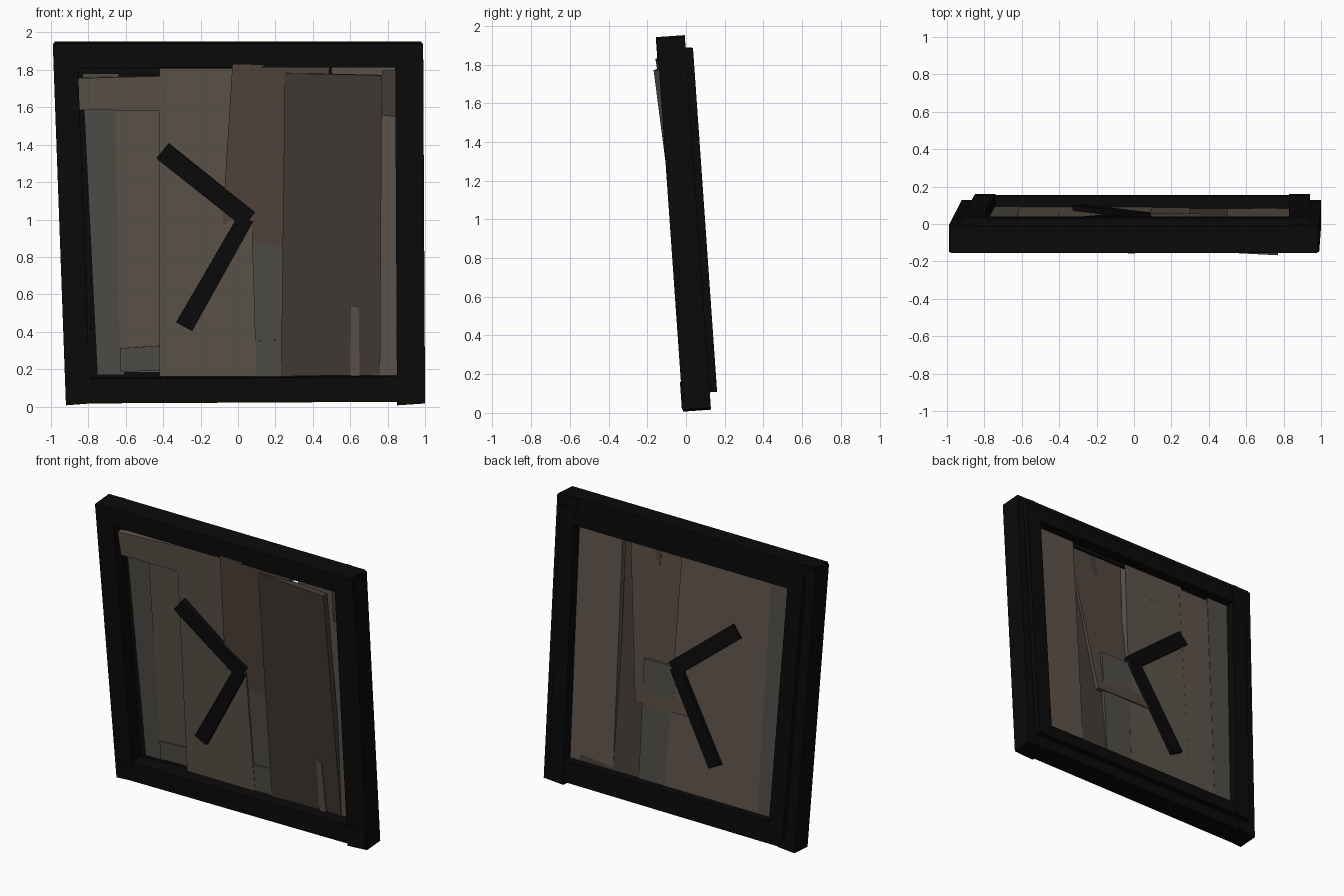
import bpy
from mathutils import Matrix, Vector

# The whole clock leans forward by four degrees about its middle height
LEAN = Matrix.Rotation(0.07, 3, 'X')


def material(name, rgb):
    m = bpy.data.materials.new(name)
    m.diffuse_color = (*rgb, 1)
    return m


black = material("charred_wood", (0.003, 0.003, 0.003))
tones = {
    "grey": material("grey_wood", (0.08, 0.075, 0.066)),
    "tan": material("tan_wood", (0.11, 0.087, 0.07)),
    "brown": material("brown_wood", (0.09, 0.065, 0.05)),
    "dark": material("dark_wood", (0.058, 0.045, 0.038)),
}


def slab(name, outline, front, back, mat):
    """Four-cornered board: outline in x, z; front and back depth per corner."""
    verts = []
    for depths in (front, back):
        for (x, z), d in zip(outline, depths):
            verts.append(LEAN @ Vector((x, d, z - 1)) + Vector((0, 0, 1)))
    faces = [(3, 2, 1, 0), (4, 5, 6, 7)]
    faces += [(i, (i + 1) % 4, 4 + (i + 1) % 4, 4 + i) for i in range(4)]
    mesh = bpy.data.meshes.new(name)
    mesh.from_pydata(verts, [], faces)
    mesh.materials.append(mat)
    ob = bpy.data.objects.new(name, mesh)
    bpy.context.collection.objects.link(ob)
    return ob


def bar(name, outline, d0, d1):
    return slab(name, outline, [d0] * 4, [d1] * 4, black)


def plank(name, outline, front, tone, thick=0.04):
    return slab(name, outline, front, [d + thick for d in front], tones[tone])


# Crooked front frame (corners: top left, top right, bottom right, bottom left)
bar("front_frame_left", [(-0.99, 1.94), (-0.86, 1.95), (-0.79, 0.02), (-0.92, 0.01)], -0.085, 0.06)
bar("front_frame_right", [(0.84, 1.95), (0.99, 1.94), (1.0, 0.02), (0.85, 0.01)], -0.085, 0.06)
bar("front_frame_top", [(-0.98, 1.95), (0.98, 1.95), (0.98, 1.82), (-0.98, 1.82)], -0.09, 0.055)
bar("front_frame_bottom", [(-0.91, 0.15), (0.99, 0.165), (0.99, 0.03), (-0.91, 0.02)], -0.09, 0.055)

# Smaller back frame, making the step round the rear
bar("back_frame_left", [(-0.92, 1.88), (-0.81, 1.88), (-0.74, 0.10), (-0.85, 0.10)], 0.012, 0.098)
bar("back_frame_right", [(0.83, 1.88), (0.94, 1.88), (0.94, 0.10), (0.83, 0.10)], 0.012, 0.098)
bar("back_frame_top", [(-0.91, 1.885), (0.93, 1.885), (0.93, 1.78), (-0.91, 1.78)], 0.015, 0.094)
bar("back_frame_bottom", [(-0.84, 0.19), (0.93, 0.19), (0.93, 0.105), (-0.84, 0.105)], 0.015, 0.094)
bar("back_frame_ledge", [(-0.88, 1.84), (0.90, 1.84), (0.90, 1.75), (-0.88, 1.75)], 0.012, 0.025)

# Overlapping face planks
plank("plank_far_left", [(-0.83, 1.78), (-0.64, 1.78), (-0.61, 0.17), (-0.75, 0.17)],
      [0.008, 0.008, 0.008, 0.008], "grey", 0.028)
plank("plank_left", [(-0.66, 1.76), (-0.40, 1.76), (-0.40, 0.18), (-0.63, 0.18)],
      [0.0, 0.0, 0.003, 0.003], "tan", 0.032)
plank("plank_left_patch", [(-0.63, 0.31), (-0.40, 0.325), (-0.40, 0.19), (-0.63, 0.185)],
      [-0.006] * 4, "grey", 0.03)
plank("plank_middle", [(-0.42, 1.81), (0.05, 1.81), (0.10, 0.16), (-0.42, 0.16)],
      [-0.02, -0.025, -0.015, -0.015], "tan", 0.05)
plank("plank_upper_middle", [(-0.03, 1.84), (0.49, 1.82), (0.35, 0.7), (-0.10, 0.7)],
      [-0.10, -0.07, 0.0, 0.005], "brown", 0.036)
plank("plank_lower_middle", [(0.05, 1.0), (0.30, 1.0), (0.30, 0.16), (0.08, 0.16)],
      [-0.008] * 4, "grey", 0.04)
plank("plank_low_patch", [(0.09, 0.35), (0.24, 0.355), (0.24, 0.165), (0.09, 0.165)],
      [-0.013] * 4, "grey", 0.03)
plank("plank_right", [(0.25, 1.79), (0.77, 1.78), (0.76, 0.17), (0.23, 0.16)],
      [-0.085, -0.113, -0.016, -0.018], "dark", 0.045)
plank("plank_far_right", [(0.50, 1.82), (0.84, 1.82), (0.86, 0.165), (0.50, 0.165)],
      [-0.005, -0.005, -0.012, -0.012], "tan", 0.038)
plank("plank_right_patch", [(0.605, 0.54), (0.645, 0.53), (0.65, 0.14), (0.60, 0.145)],
      [-0.043, -0.043, -0.022, -0.022], "tan", 0.02)
plank("plank_right_top", [(0.77, 1.80), (0.85, 1.80), (0.85, 1.55), (0.77, 1.56)],
      [-0.02] * 4, "dark", 0.03)
plank("plank_cross", [(-0.86, 1.76), (-0.40, 1.77), (-0.15, 1.58), (-0.85, 1.59)],
      [-0.045, -0.02, -0.01, -0.03], "tan", 0.04)

# Hands pass through the face and show on both sides
slab("short_hand", [(-0.37, 1.41), (0.09, 1.04), (0.03, 0.96), (-0.435, 1.33)],
     [-0.06, -0.05, -0.05, -0.06], [0.05, 0.065, 0.065, 0.05], black)
slab("long_hand", [(0.0, 1.02), (0.08, 0.99), (-0.245, 0.405), (-0.33, 0.45)],
     [-0.045, -0.045, -0.042, -0.042], [0.062, 0.062, 0.062, 0.062], black)
